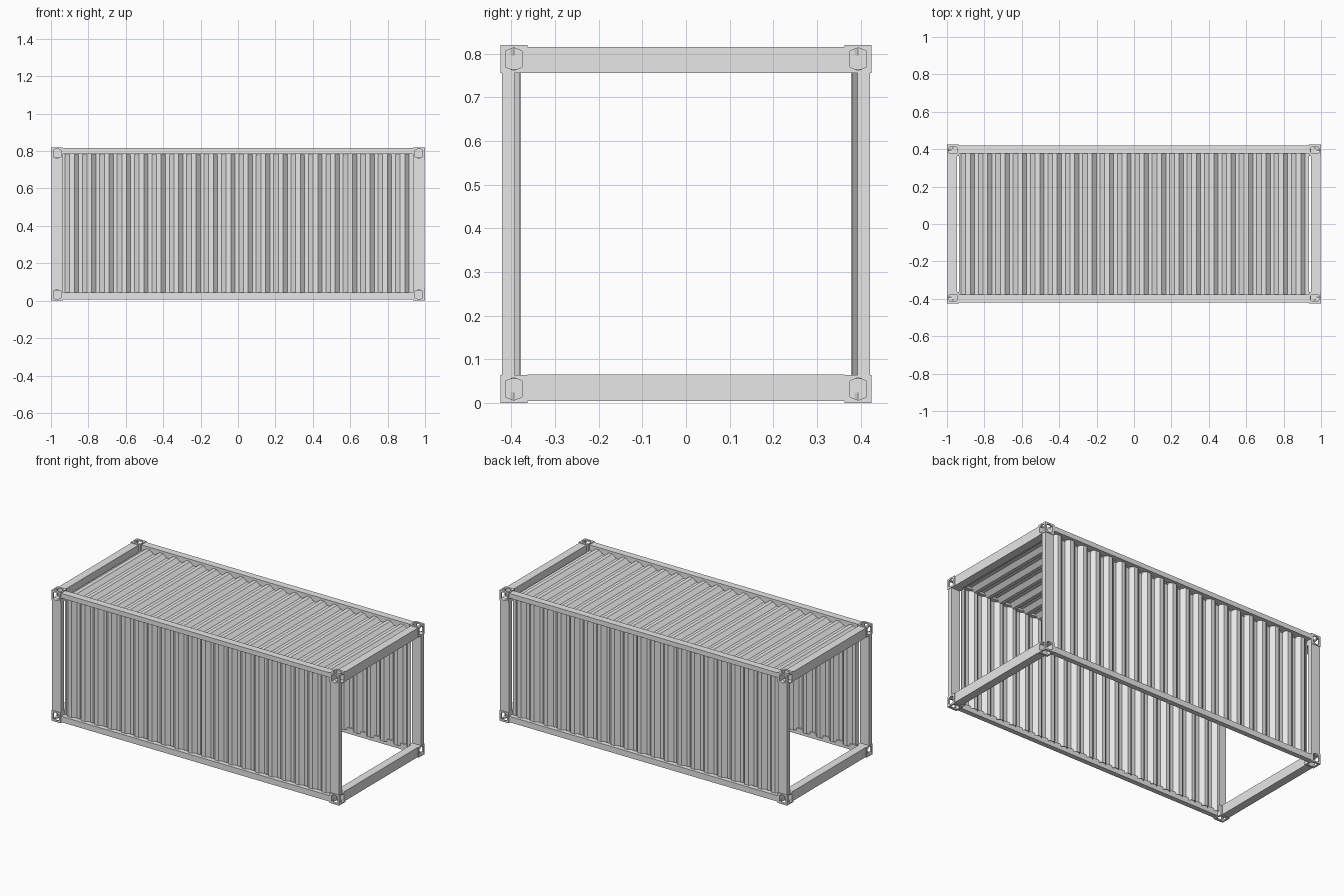
import bpy
import bmesh
from math import cos, sin, pi
from mathutils import Matrix, Vector

cube = bpy.data.objects.get("Cube")
if cube:
    bpy.data.objects.remove(cube, do_unlink=True)

grey = bpy.data.materials.new("plain_grey")
grey.use_nodes = True
grey.diffuse_color = (0.8, 0.8, 0.8, 1)
grey.node_tree.nodes["Principled BSDF"].inputs["Base Color"].default_value = grey.diffuse_color

HX, HY, TOP = 1.0, 0.425, 0.82      # overall half length, half width, height
CX, CY, CZ = 0.065, 0.062, 0.065    # corner casting size
SIDES = {"left": 1, "right": -1}


def add_object(name, bm):
    mesh = bpy.data.meshes.new(name)
    bmesh.ops.recalc_face_normals(bm, faces=bm.faces)
    bm.to_mesh(mesh)
    bm.free()
    mesh.materials.append(grey)
    obj = bpy.data.objects.new(name, mesh)
    bpy.context.collection.objects.link(obj)
    return obj


def box(name, x, y, z):
    """Box from (low, high) pairs along each axis."""
    bm = bmesh.new()
    size = [abs(r[1] - r[0]) for r in (x, y, z)]
    centre = [(r[0] + r[1]) / 2 for r in (x, y, z)]
    bmesh.ops.create_cube(bm, size=1, matrix=Matrix.Translation(centre) @ Matrix.Diagonal((*size, 1)))
    return add_object(name, bm)


def hex_prism(name, centre, along, point, wide, tall):
    """Elongated hexagon pushed along one axis, with its tip on another."""
    bm = bmesh.new()
    a, p = Vector(along), Vector(point)
    w = a.cross(p)
    ring = []
    for i in range(6):
        t = i * pi / 3
        h = cos(t) * tall if i % 3 == 0 else cos(t) * tall * 1.4
        ring.append(bm.verts.new(Vector(centre) - a * 0.004 + p * h + w * sin(t) / sin(pi / 3) * wide))
    face = bm.faces.new(ring)
    ext = bmesh.ops.extrude_face_region(bm, geom=[face])
    tips = [v for v in ext["geom"] if isinstance(v, bmesh.types.BMVert)]
    bmesh.ops.translate(bm, verts=tips, vec=a * 0.05)
    return add_object(name, bm)


# Corner casting: hollow block with an opening in each outer face
X0, Y0, Z0, WALL = HX - CX, HY - CY, TOP - CZ, 0.01
mx, my, mz = X0 + CX / 2, Y0 + CY / 2, Z0 + CZ / 2
casting = box("casting_blank", (X0, HX), (Y0, HY), (Z0, TOP))
cutters = [
    box("cavity", (X0 + WALL, HX - WALL), (Y0 + WALL, HY - WALL), (Z0 + WALL, TOP - WALL)),
    hex_prism("end_hole", (HX - 0.02, my, mz), (1, 0, 0), (0, 0, 1), 0.019, 0.026),
    hex_prism("side_hole", (mx, HY - 0.02, mz), (0, 1, 0), (0, 0, 1), 0.020, 0.026),
    hex_prism("top_hole", (mx, my, TOP - 0.02), (0, 0, 1), (1, 0, 0), 0.018, 0.026),
]
for c in cutters:
    c.hide_render = True
    mod = casting.modifiers.new(c.name, 'BOOLEAN')
    mod.object, mod.operation, mod.solver = c, 'DIFFERENCE', 'EXACT'
bpy.context.view_layer.update()
cut_mesh = bpy.data.meshes.new_from_object(casting.evaluated_get(bpy.context.evaluated_depsgraph_get()))
for o in cutters + [casting]:
    bpy.data.objects.remove(o, do_unlink=True)

for end, sx in SIDES.items():
    for depth, sy in {"front": -1, "back": 1}.items():
        for level, sz in {"upper": 1, "lower": -1}.items():
            bm = bmesh.new()
            bm.from_mesh(cut_mesh)
            for v in bm.verts:
                v.co = (v.co.x * sx, v.co.y * sy, v.co.z if sz > 0 else TOP - v.co.z)
            if sx * sy * sz < 0:
                bmesh.ops.reverse_faces(bm, faces=bm.faces)
            mesh = bpy.data.meshes.new("corner_casting")
            bm.to_mesh(mesh)
            bm.free()
            mesh.materials.clear()
            mesh.materials.append(grey)
            obj = bpy.data.objects.new(f"{level}_{depth}_{end}_corner_casting", mesh)
            bpy.context.collection.objects.link(obj)

        # Corner posts
        box(f"{depth}_{end}_post", (sx * X0, sx * (HX - 0.003)), (sy * 0.392, sy * 0.421), (CZ, Z0))

    # Cross beams at the open ends
    beam_x = (sx * 0.946, sx * (HX - 0.003))
    box(f"{end}_sill_beam", beam_x, (-Y0, Y0), (0.005, 0.066))
    box(f"{end}_header_beam", beam_x, (-Y0, Y0), (0.755, 0.815))

# Long rails
for depth, sy in {"front": -1, "back": 1}.items():
    box(f"{depth}_top_rail", (-X0, X0), (sy * 0.376, sy * 0.421), (0.785, 0.815))
    box(f"{depth}_bottom_rail", (-X0, X0), (sy * 0.39, sy * 0.421), (0.006, 0.043))


def corrugated(name, place, end_x):
    """Folded sheet; place(x, height, end) gives the point for each profile end."""
    pitch, start = 0.093, -0.925
    profile = [(-end_x, 0)]
    for i in range(20):
        x = start + i * pitch
        profile += [(x, 0), (x + 0.025, 1), (x + 0.049, 1), (x + 0.072, 0)]
    profile.append((end_x, 0))
    bm = bmesh.new()
    rows = [[bm.verts.new(place(x, h, e)) for x, h in profile] for e in (0, 1)]
    for i in range(len(profile) - 1):
        bm.faces.new((rows[0][i], rows[0][i + 1], rows[1][i + 1], rows[1][i]))
    sheet = add_object(name, bm)
    solid = sheet.modifiers.new("thickness", 'SOLIDIFY')
    solid.thickness, solid.offset = 0.003, 0
    return sheet


# Corrugated side walls and roof
RIB = 0.022
for depth, sy in {"front": -1, "back": 1}.items():
    corrugated(f"{depth}_wall", lambda x, h, e, s=sy: (x, s * (0.379 + RIB * h), 0.786 if e else 0.03), 0.937)
corrugated("roof", lambda x, h, e: (x, 0.385 if e else -0.385, 0.777 + RIB * h), 0.935)
